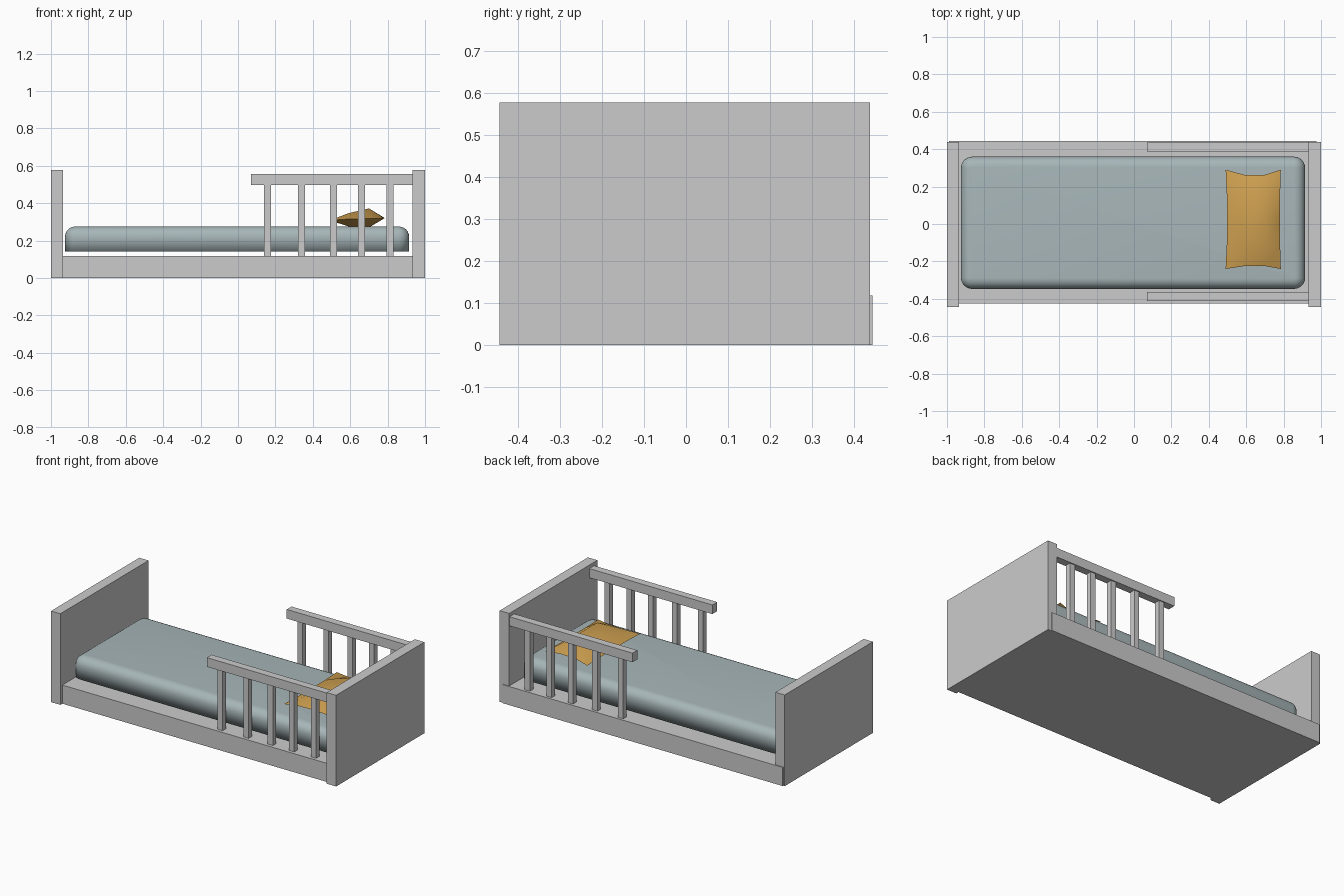
import bpy, bmesh, math

if "Cube" in bpy.data.objects:
    bpy.data.objects.remove(bpy.data.objects["Cube"])


def material(name, rgb):
    m = bpy.data.materials.new(name)
    m.diffuse_color = (*rgb, 1)
    m.use_nodes = True
    m.node_tree.nodes["Principled BSDF"].inputs["Base Color"].default_value = m.diffuse_color
    return m


FRAME = material("light grey frame", (0.60, 0.60, 0.60))
FABRIC = material("grey blue mattress", (0.39, 0.47, 0.485))
GOLD = material("golden pillow", (0.62, 0.35, 0.08))


def finish(name, bm, mat, smooth=False):
    bmesh.ops.recalc_face_normals(bm, faces=bm.faces)
    me = bpy.data.meshes.new(name)
    bm.to_mesh(me)
    bm.free()
    me.materials.append(mat)
    for p in me.polygons:
        p.use_smooth = smooth
    ob = bpy.data.objects.new(name, me)
    bpy.context.collection.objects.link(ob)
    return ob


def box(name, x, y, z):
    bm = bmesh.new()
    bmesh.ops.create_cube(bm, size=1)
    for v in bm.verts:
        for i, (a, b) in enumerate((x, y, z)):
            v.co[i] = a if v.co[i] < 0 else b
    return finish(name, bm, FRAME)


# Bed frame: base and two end boards
box("base", (-0.99, 0.975), (-0.425, 0.445), (0, 0.118))
box("footboard", (-1, -0.935), (-0.445, 0.439), (0, 0.578))
box("headboard", (0.933, 1), (-0.445, 0.439), (0, 0.578))

# Guard rails with five slats each
for side, yc in (("front", -0.388), ("back", 0.412)):
    box(f"{side}_rail", (0.07, 0.94), (yc - 0.024, yc + 0.024), (0.498, 0.556))
    for i, xc in enumerate((0.158, 0.34, 0.51, 0.66, 0.813)):
        box(f"{side}_slat_{i + 1}", (xc - 0.018, xc + 0.018),
            (yc - 0.017, yc + 0.017), (0.11, 0.505))

# Mattress: stacked rounded rectangles, rounded over at the top
X0, X1, Y0, Y1, R = -0.925, 0.915, -0.347, 0.36, 0.06
bm = bmesh.new()
roll = [(0, 0.142), (0, 0.22)]
for k in range(1, 7):
    t = k * math.pi / 12
    roll.append((0.055 * (1 - math.cos(t)), 0.22 + 0.055 * math.sin(t)))
rings = []
for inset, z in roll:
    ring = []
    for cx, cy, start in ((X1 - R, Y1 - R, 0), (X0 + R, Y1 - R, 90),
                          (X0 + R, Y0 + R, 180), (X1 - R, Y0 + R, 270)):
        for j in range(7):
            a = math.radians(start + j * 15)
            ring.append(bm.verts.new((cx + (R - inset) * math.cos(a),
                                      cy + (R - inset) * math.sin(a), z)))
    rings.append(ring)
for lo, hi in zip(rings, rings[1:]):
    for i in range(len(lo)):
        j = (i + 1) % len(lo)
        bm.faces.new((lo[i], lo[j], hi[j], hi[i]))
bm.faces.new(rings[-1])
bm.faces.new(rings[0][::-1])
finish("mattress", bm, FABRIC, True)

# Pillow: two bulging sheets joined at a pinched seam
xs = (0.49, 0.59, 0.70, 0.785)
seam = (0.308, 0.315, 0.317, 0.32)
top = (0, 0.346, 0.372, 0)
bottom = (0, 0.276, 0.27, 0)
ys = (-0.24, -0.11, 0.025, 0.16, 0.29)
bm = bmesh.new()
sheets = []
for heights in (top, bottom):
    grid = []
    for i, x in enumerate(xs):
        col = []
        for j, y in enumerate(ys):
            edge_x, edge_y = i in (0, 3), j in (0, 4)
            z = seam[i] if edge_x or edge_y else heights[i]
            if edge_y and not edge_x:      # ends dip in between the corners
                y += 0.015 if j == 0 else -0.027
            if edge_x and not edge_y:      # long sides dip slightly
                x_in = x + (0.006 if i == 0 else -0.004)
            else:
                x_in = x
            col.append(bm.verts.new((x_in, y, z)))
        grid.append(col)
    sheets.append(grid)
for g in sheets:
    for i in range(3):
        for j in range(4):
            bm.faces.new((g[i][j], g[i + 1][j], g[i + 1][j + 1], g[i][j + 1]))
bmesh.ops.remove_doubles(bm, verts=bm.verts, dist=0.0005)
pillow = finish("pillow", bm, GOLD, True)
bpy.context.view_layer.objects.active = pillow
pillow.select_set(True)
bpy.ops.object.shade_smooth_by_angle(angle=math.radians(50))
